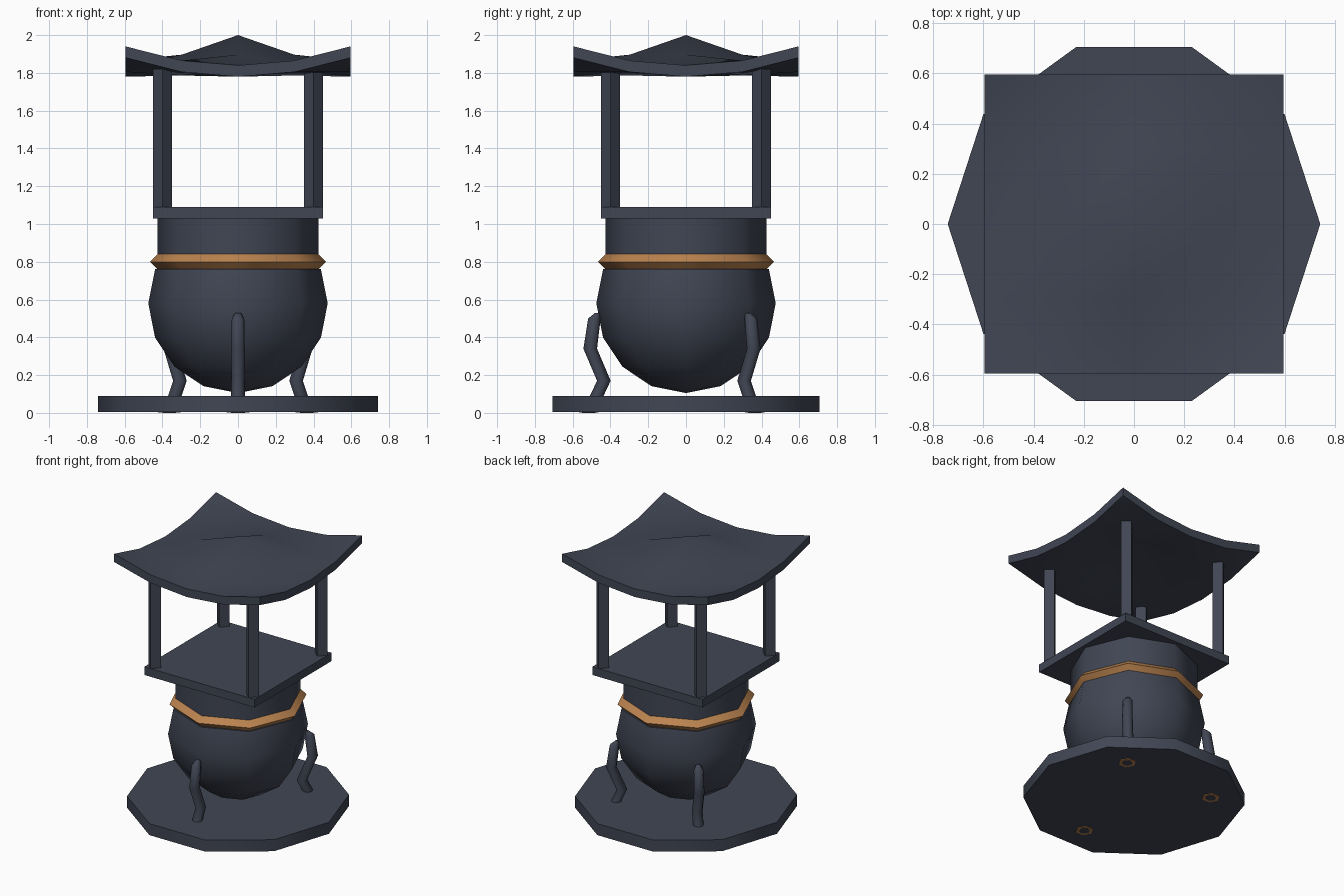
import bpy, bmesh, math

if "Cube" in bpy.data.objects:
    bpy.data.objects.remove(bpy.data.objects["Cube"])


def material(name, rgb):
    m = bpy.data.materials.new(name)
    m.diffuse_color = (*rgb, 1)
    m.use_nodes = True
    m.node_tree.nodes["Principled BSDF"].inputs["Base Color"].default_value = m.diffuse_color
    return m


SLATE = material("dark slate", (0.052, 0.061, 0.088))
BRONZE = material("bronze", (0.50, 0.23, 0.08))


def finish(name, bm, mat):
    """Turn a bmesh into an object, smooth with edges over 50 degrees kept sharp."""
    bmesh.ops.recalc_face_normals(bm, faces=bm.faces[:])
    me = bpy.data.meshes.new(name)
    bm.to_mesh(me)
    bm.free()
    me.materials.append(mat)
    me.shade_smooth()
    me.set_sharp_from_angle(angle=math.radians(50))
    ob = bpy.data.objects.new(name, me)
    bpy.context.collection.objects.link(ob)
    return ob


def stack(name, rings, sides, mat, closed=False):
    """Loft horizontal polygon rings given as (x, y, z, radius)."""
    bm = bmesh.new()
    loops = []
    for x, y, z, r in rings:
        loops.append([bm.verts.new((x + r * math.cos(2 * math.pi * i / sides),
                                    y + r * math.sin(2 * math.pi * i / sides), z))
                      for i in range(sides)])
    pairs = list(zip(loops, loops[1:]))
    if closed:
        pairs.append((loops[-1], loops[0]))
    for a, b in pairs:
        for i in range(sides):
            j = (i + 1) % sides
            bm.faces.new((a[i], a[j], b[j], b[i]))
    if not closed:
        bm.faces.new(loops[0][::-1])
        bm.faces.new(loops[-1])
    bmesh.ops.remove_doubles(bm, verts=bm.verts[:], dist=1e-5)
    return finish(name, bm, mat)


# ten-sided base disc
stack("base_disc", [(0, 0, 0.005, 0.742), (0, 0, 0.09, 0.742)], 10, SLATE)

# round bowl: lower part of an eight-sided sphere
bowl = []
for k in range(6):
    a = math.radians(-90 + 22.5 * k)
    bowl.append((0, 0, 0.58 + 0.475 * math.sin(a), max(0.475 * math.cos(a), 0.001)))
stack("bowl", bowl, 8, SLATE)

# neck and bronze band
stack("neck", [(0, 0, 0.75, 0.425), (0, 0, 1.04, 0.425)], 8, SLATE)
stack("band", [(0, 0, 0.76, 0.425), (0, 0, 0.80, 0.465),
               (0, 0, 0.84, 0.425), (0, 0, 0.80, 0.385)], 8, BRONZE, closed=True)

# three bent legs with bronze feet let into the base
LEG = [(0.515, 0.0, 0.036), (0.435, 0.17, 0.036), (0.507, 0.34, 0.036),
       (0.485, 0.50, 0.033), (0.465, 0.53, 0.015)]
for label, deg in (("front", -90), ("back_right", 45), ("back_left", 135)):
    c, s = math.cos(math.radians(deg)), math.sin(math.radians(deg))
    stack(label + "_leg", [(d * c, d * s, z, r) for d, z, r in LEG], 8, SLATE)
    stack(label + "_foot", [(0.515 * c, 0.515 * s, 0.002, 0.06),
                            (0.515 * c, 0.515 * s, 0.05, 0.07)], 6, BRONZE)

# square floor of the fire chamber
bm = bmesh.new()
bmesh.ops.create_cube(bm, size=1)
bmesh.ops.scale(bm, vec=(0.9, 0.9, 0.06), verts=bm.verts)
bmesh.ops.translate(bm, vec=(0, 0, 1.06), verts=bm.verts)
finish("chamber_floor", bm, SLATE)

# four corner posts, set diagonally
for sx in (-1, 1):
    for sy in (-1, 1):
        stack("%s_%s_post" % ("front" if sy < 0 else "back", "left" if sx < 0 else "right"),
              [(0.4 * sx, 0.4 * sy, 1.035, 0.05), (0.4 * sx, 0.4 * sy, 1.82, 0.05)], 4, SLATE)

# flared roof: square grid with a raised peak and upturned corners
bm = bmesh.new()
bmesh.ops.create_grid(bm, x_segments=4, y_segments=4, size=0.595)
for v in bm.verts:
    u, w = abs(v.co.x) / 0.595, abs(v.co.y) / 0.595
    v.co.z = 1.84 + 0.16 * max(0, 1 - u - w) ** 1.5 + 0.1 * (u * w) ** 2
under = bmesh.ops.extrude_face_region(bm, geom=bm.faces[:])["geom"]
top_faces = [f for f in bm.faces if f not in under]
bmesh.ops.translate(bm, vec=(0, 0, -0.06),
                    verts=[g for g in under if isinstance(g, bmesh.types.BMVert)])
# the extrusion may drop the upper sheet, so rebuild it if the shell is open
open_edges = [e for e in bm.edges if e.is_boundary]
if open_edges:
    bmesh.ops.grid_fill(bm, edges=open_edges)
finish("roof", bm, SLATE)
